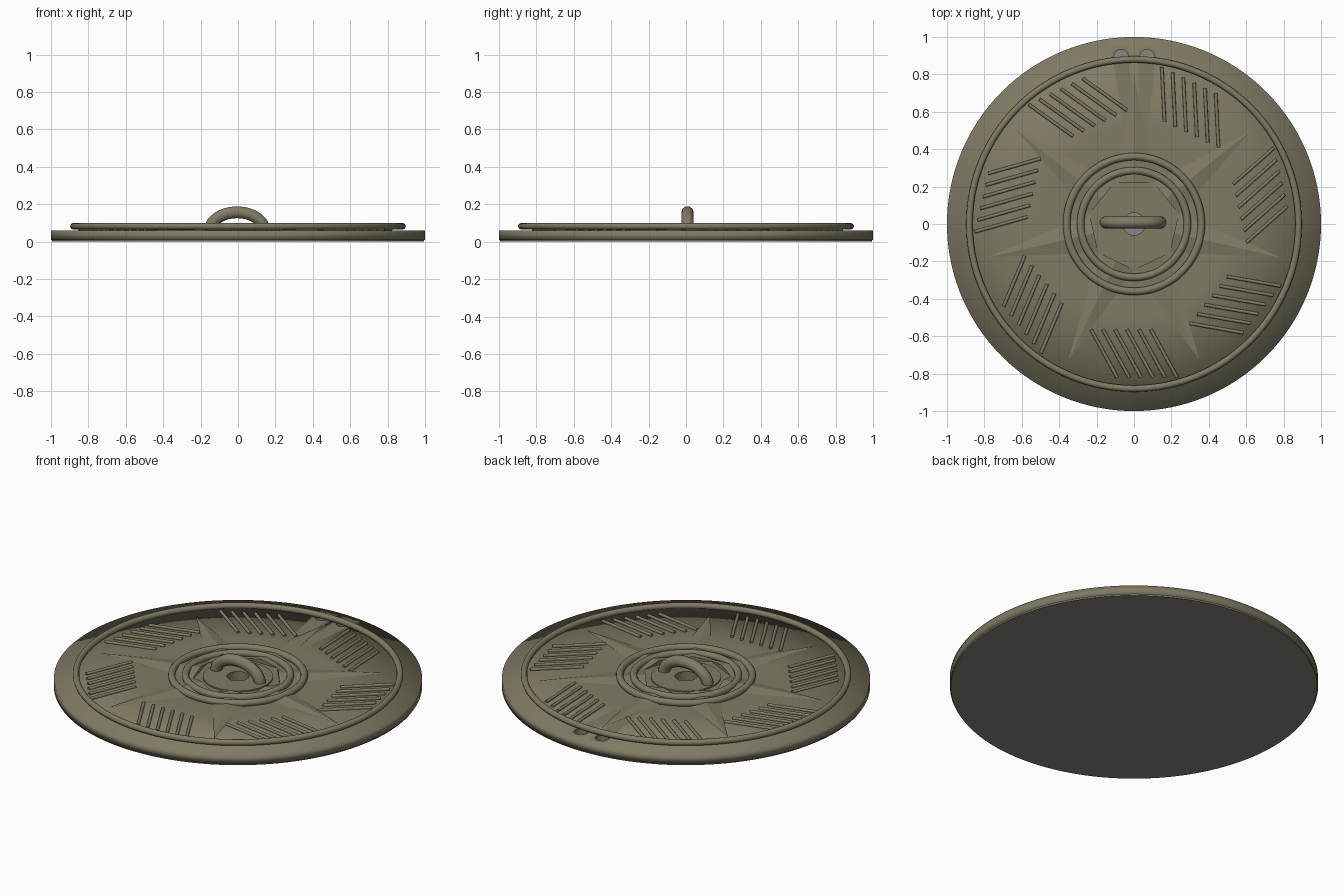
import bpy, bmesh, math
from mathutils import Vector, Matrix

if "Cube" in bpy.data.objects:
    bpy.data.objects.remove(bpy.data.objects["Cube"])

TOP = 0.062      # height of the upper plate surface
POINTS = 7       # star rays and hatch groups
STEP = 2 * math.pi / POINTS


def material(name, color):
    m = bpy.data.materials.new(name)
    m.use_nodes = True
    m.diffuse_color = (*color, 1)
    bsdf = m.node_tree.nodes["Principled BSDF"]
    bsdf.inputs["Base Color"].default_value = (*color, 1)
    bsdf.inputs["Roughness"].default_value = 0.6
    return m


bronze = material("olive_bronze", (0.215, 0.197, 0.128))
grey = material("warm_grey", (0.25, 0.24, 0.21))


def finish(bm, name, mat, smooth=True):
    bmesh.ops.recalc_face_normals(bm, faces=bm.faces)
    mesh = bpy.data.meshes.new(name)
    bm.to_mesh(mesh)
    bm.free()
    for p in mesh.polygons:
        p.use_smooth = smooth
    mesh.materials.append(mat)
    ob = bpy.data.objects.new(name, mesh)
    bpy.context.collection.objects.link(ob)
    return ob


def lathe(name, profile, mat, smooth=True, steps=128, closed=False):
    bm = bmesh.new()
    vs = [bm.verts.new((r, 0, z)) for r, z in profile]
    ends = vs[1:] + vs[:1] if closed else vs[1:]
    es = [bm.edges.new(pair) for pair in zip(vs, ends)]
    bmesh.ops.spin(bm, geom=vs + es, axis=(0, 0, 1), cent=(0, 0, 0),
                   angle=2 * math.pi, steps=steps, use_duplicate=False)
    bmesh.ops.remove_doubles(bm, verts=bm.verts, dist=1e-5)
    return finish(bm, name, mat, smooth)


def ring(name, radius, tube, z):
    circle = [(radius + tube * math.cos(a), z + tube * math.sin(a))
              for a in (k * math.pi / 6 for k in range(12))]
    return lathe(name, circle, bronze, closed=True)


def tube(name, paths, radius):
    curve = bpy.data.curves.new(name, "CURVE")
    curve.dimensions = "3D"
    curve.bevel_depth = radius
    curve.bevel_resolution = 3
    curve.use_fill_caps = True
    for path in paths:
        spline = curve.splines.new("POLY")
        spline.points.add(len(path) - 1)
        for point, co in zip(spline.points, path):
            point.co = (*co, 1)
        spline.use_smooth = True
    curve.materials.append(bronze)
    ob = bpy.data.objects.new(name, curve)
    bpy.context.collection.objects.link(ob)
    return ob


# Plate body, softly shaded towards the rim
plate = lathe("plate", [(0, TOP), (0.5, TOP), (1, 0.06), (1, 0.008), (0, 0.008)], bronze)
underside = lathe("underside", [(0, 0.01), (0.995, 0.01), (0.995, 0), (0, 0)], grey, False)
boss = lathe("centre_disc", [(0, 0.05), (0.19, 0.05), (0.19, 0.07), (0, 0.07)], bronze, False)

# Small drilled holes: one in the centre, a pair at the back rim
bm = bmesh.new()
for x, y, r in ((0, 0, 0.06), (-0.07, 0.895, 0.038), (0.07, 0.895, 0.038)):
    bmesh.ops.create_cone(bm, cap_ends=True, segments=24, radius1=r, radius2=r,
                          depth=0.3, matrix=Matrix.Translation((x, y, 0.05)))
cutter = finish(bm, "hole_cutter", bronze, False)
cutter.hide_render = True
cutter.hide_viewport = True
cutter.display_type = "WIRE"
for ob in (plate, boss):
    mod = ob.modifiers.new("holes", "BOOLEAN")
    mod.operation = "DIFFERENCE"
    mod.solver = "EXACT"
    mod.object = cutter

# Raised rings
ring("outer_ring", 0.88, 0.0175, 0.0825)
ring("middle_ring", 0.36, 0.02, 0.076)
ring("inner_ring", 0.285, 0.02, 0.076)

# Star made of ridged rays
bm = bmesh.new()
half = 0.22 * math.tan(STEP / 2)
for i in range(POINTS):
    turn = Matrix.Rotation(math.pi / 2 + i * STEP, 3, "Z")
    left, right, ridge, tip, low = [
        bm.verts.new(turn @ Vector(c)) for c in (
            (0.22, half, TOP + 0.003), (0.22, -half, TOP + 0.003),
            (0.22, 0, 0.086), (0.805, 0, TOP + 0.004), (0.22, 0, TOP - 0.01))]
    for face in ((left, ridge, tip), (ridge, right, tip), (left, tip, low),
                 (low, tip, right), (left, low, ridge), (ridge, low, right)):
        bm.faces.new(face)
finish(bm, "star", bronze, False)

# Slanted hatch bars between the rays
bars = []
for i in range(POINTS):
    turn = Matrix.Rotation(-math.pi / 2 + i * STEP, 3, "Z")
    for k in range(6):
        mid = (k - 2.5) * 0.064
        bars.append([turn @ Vector((0.692 + s * 0.128, mid + s * 0.07, TOP + 0.003))
                     for s in (-1, 1)])
tube("hatch_bars", bars, 0.009)

# Arched handle
arch = [(-0.005 + 0.145 * math.cos(a), 0.008, 0.06 + 0.097 * math.sin(a))
        for a in (k * math.pi / 24 for k in range(25))]
tube("handle", [arch], 0.033)
